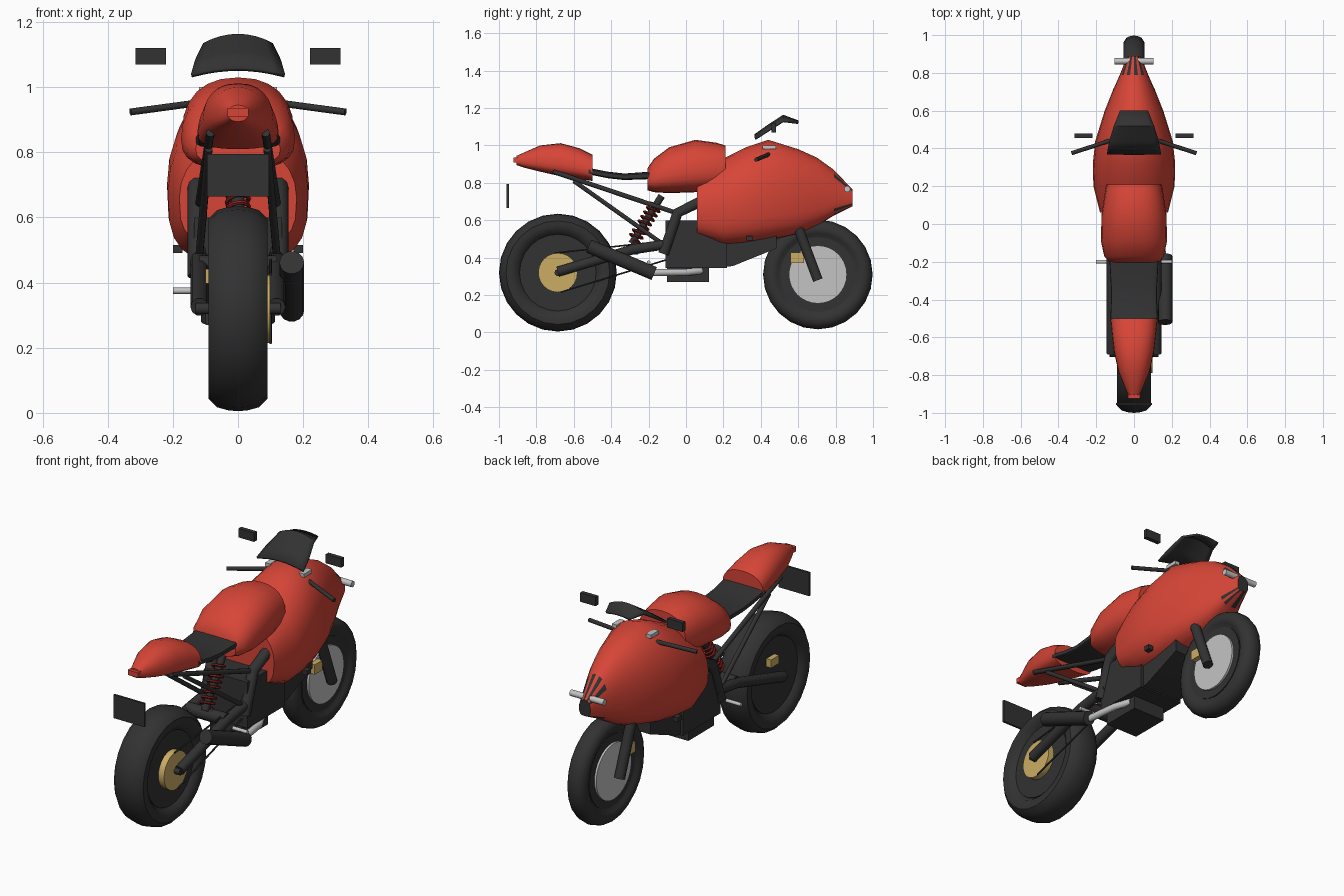
import bpy, bmesh, math
from mathutils import Vector

if "Cube" in bpy.data.objects:
    bpy.data.objects.remove(bpy.data.objects["Cube"], do_unlink=True)


def material(name, rgb):
    m = bpy.data.materials.new(name)
    m.use_nodes = True
    m.diffuse_color = (*rgb, 1)
    node = m.node_tree.nodes["Principled BSDF"]
    node.inputs["Base Color"].default_value = (*rgb, 1)
    node.inputs["Roughness"].default_value = 0.6
    return m


RED = material("red paint", (0.68, 0.06, 0.038))
BLACK = material("black", (0.032, 0.032, 0.032))
GOLD = material("gold", (0.6, 0.42, 0.13))
SILVER = material("silver", (0.55, 0.55, 0.55))
SPRING = material("dark red spring", (0.25, 0.015, 0.015))


def finish(name, bm, mats, angle=40):
    bmesh.ops.recalc_face_normals(bm, faces=bm.faces)
    me = bpy.data.meshes.new(name)
    bm.to_mesh(me)
    bm.free()
    ob = bpy.data.objects.new(name, me)
    bpy.context.collection.objects.link(ob)
    for m in mats:
        me.materials.append(m)
    bpy.ops.object.select_all(action="DESELECT")
    ob.select_set(True)
    bpy.context.view_layer.objects.active = ob
    bpy.ops.object.shade_smooth_by_angle(angle=math.radians(angle))
    return ob


def bridge(bm, rings, closed=True):
    for a, b in zip(rings, rings[1:]):
        n = len(a)
        for i in range(n if closed else n - 1):
            j = (i + 1) % n
            bm.faces.new((a[i], a[j], b[j], b[i]))


def box(name, center, size, mat):
    bm = bmesh.new()
    bmesh.ops.create_cube(bm, size=1)
    for v in bm.verts:
        v.co = Vector(center) + Vector(a * b for a, b in zip(v.co, size))
    return finish(name, bm, [mat])


def tube(name, points, radius, mat, sides=10):
    """Straight-jointed round bar through the points, with capped ends."""
    bm = bmesh.new()
    pts = [Vector(p) for p in points]
    rings = []
    for i, p in enumerate(pts):
        d = (pts[min(i + 1, len(pts) - 1)] - pts[max(i - 1, 0)]).normalized()
        u = d.cross(Vector((0, 0, 1)))
        u = (u if u.length > 0.1 else Vector((1, 0, 0))).normalized()
        w = u.cross(d)
        rings.append([bm.verts.new(p + radius * (u * math.cos(t) + w * math.sin(t)))
                      for t in (2 * math.pi * k / sides for k in range(sides))])
    bridge(bm, rings)
    bm.faces.new(rings[0])
    bm.faces.new(rings[-1])
    return finish(name, bm, [mat])


def pair(name, points, radius, mat):
    for side, s in (("left", 1), ("right", -1)):
        tube(f"{side}_{name}", [(s * x, y, z) for x, y, z in points], radius, mat)


def pair_box(name, c, size, mat):
    for side, s in (("left", 1), ("right", -1)):
        box(f"{side}_{name}", (s * c[0], c[1], c[2]), size, mat)


def revolve(name, y, z, profile, mat, sides=24):
    """Spin (x, radius) points around the axle."""
    bm = bmesh.new()
    rings = [[bm.verts.new((x, y + r * math.cos(t), z + r * math.sin(t)))
              for t in (2 * math.pi * k / sides for k in range(sides))] for x, r in profile]
    bridge(bm, rings)
    bm.faces.new(rings[0])
    bm.faces.new(rings[-1])
    return finish(name, bm, [mat])


def loft(name, stations, mats, upper=2.0, lower=2.0, sides=24, rule=None):
    """Body from (y, bottom, middle, top, half width) sections."""
    bm = bmesh.new()
    rings = []
    for y, bot, mid, top, half in stations:
        ring = []
        for k in range(sides):
            t = 2 * math.pi * k / sides
            c, s = math.cos(t), math.sin(t)
            e = 2 / (upper if s > 0 else lower)
            h = top - mid if s > 0 else mid - bot
            ring.append(bm.verts.new((half * math.copysign(abs(c) ** e, c), y,
                                      mid + h * math.copysign(abs(s) ** e, s))))
        rings.append(ring)
    bridge(bm, rings)
    bm.faces.new(rings[0])
    bm.faces.new(rings[-1])
    if rule:
        for i, f in enumerate(bm.faces):
            f.material_index = rule(i, sides, len(stations))
    return finish(name, bm, mats)


# Wheels
def wheel(name, y, z, r, w, rim):
    half = [(w * 0.62, rim), (w * 0.9, rim + 0.02), (w, r * 0.8), (w, r * 0.88),
            (w * 0.72, r * 0.96), (w * 0.35, r * 0.99)]
    revolve(name + "_tyre", y, z, half + [(0, r)] + [(-x, q) for x, q in reversed(half)], BLACK)
    revolve(name + "_rim", y, z, [(-w * 0.7, rim), (w * 0.7, rim)], BLACK)


wheel("rear", -0.685, 0.32, 0.315, 0.09, 0.205)
wheel("front", 0.705, 0.31, 0.293, 0.055, 0.2)
revolve("front_brake_disc", 0.705, 0.31, [(-0.05, 0.155), (0.05, 0.155)], SILVER, 32)
revolve("rear_sprocket", -0.685, 0.32, [(0.06, 0.105), (0.098, 0.105)], GOLD)
pair("fork_leg", [(0.085, 0.6, 0.56), (0.085, 0.705, 0.28)], 0.028, BLACK)
pair_box("front_caliper", (0.065, 0.595, 0.4), (0.03, 0.07, 0.055), GOLD)
box("rear_caliper", (-0.085, -0.64, 0.42), (0.03, 0.07, 0.045), GOLD)


# Fairing with dark slots and a dark lamp at the nose
def nose_paint(i, sides, count):
    bands = (count - 1) * sides
    if i == bands + 1:
        return 1
    return int(bands - sides <= i < bands and i % 2 == 1 and i % 12 not in (1, 11))


loft("front_fairing", [
    (0.06, 0.51, 0.66, 0.83, 0.18), (0.2, 0.46, 0.68, 0.93, 0.215),
    (0.32, 0.47, 0.7, 0.99, 0.218), (0.44, 0.49, 0.72, 1.03, 0.205),
    (0.6, 0.525, 0.73, 0.98, 0.155), (0.7, 0.57, 0.73, 0.935, 0.115),
    (0.79, 0.625, 0.73, 0.87, 0.075), (0.89, 0.675, 0.72, 0.765, 0.035)],
    [RED, BLACK], upper=2.1, lower=3.2, rule=nose_paint)
pair("front_indicator", [(0.02, 0.862, 0.767), (0.103, 0.862, 0.767)], 0.017, SILVER)
pair_box("fairing_clip", (0.105, 0.445, 0.99), (0.03, 0.07, 0.02), SILVER)
pair_box("fairing_vent", (0.185, 0.34, 0.503), (0.03, 0.035, 0.025), BLACK)

# Tank, seat and tail
loft("fuel_tank", [
    (-0.205, 0.76, 0.81, 0.88, 0.13), (-0.17, 0.75, 0.82, 0.93, 0.158),
    (-0.09, 0.745, 0.84, 0.99, 0.175), (0.05, 0.75, 0.86, 1.03, 0.172),
    (0.16, 0.76, 0.87, 1.015, 0.155), (0.21, 0.77, 0.87, 1.0, 0.145)],
    [RED], upper=2.3, lower=2.6)
loft("seat", [(-0.52, 0.845, 0.86, 0.88, 0.125), (-0.42, 0.825, 0.84, 0.86, 0.122),
              (-0.33, 0.815, 0.83, 0.85, 0.122), (-0.19, 0.82, 0.835, 0.86, 0.13)],
     [BLACK], upper=5, lower=5)
loft("tail", [
    (-0.5, 0.81, 0.86, 0.95, 0.125), (-0.57, 0.82, 0.88, 0.985, 0.118),
    (-0.67, 0.835, 0.9, 1.012, 0.107), (-0.78, 0.86, 0.91, 1.0, 0.083),
    (-0.86, 0.88, 0.915, 0.965, 0.05), (-0.905, 0.895, 0.92, 0.945, 0.03)],
    [RED], upper=2.3, lower=2.6)
box("tail_lamp", (0, -0.91, 0.922), (0.064, 0.026, 0.028), RED)
box("rear_plate", (0, -0.953, 0.73), (0.19, 0.012, 0.13), BLACK)

# Windscreen, a curved sheet
bm = bmesh.new()
rows = []
for y, z, half, drop in ((0.37, 1.055, 0.143, 0.02), (0.44, 1.105, 0.13, 0.025),
                         (0.52, 1.158, 0.105, 0.028), (0.6, 1.128, 0.072, 0.008)):
    rows.append([bm.verts.new((half * u / 4, y, z - drop * (u / 4) ** 2)) for u in range(-4, 5)])
bridge(bm, rows, closed=False)
screen = finish("windscreen", bm, [BLACK])
solid = screen.modifiers.new("thickness", "SOLIDIFY")
solid.thickness = 0.012
solid.offset = 0

# Handlebars and mirrors
pair("handlebar", [(0.1, 0.45, 0.955), (0.33, 0.375, 0.924)], 0.011, BLACK)
pair_box("mirror", (0.268, 0.468, 1.095), (0.095, 0.024, 0.05), BLACK)

# Engine and frame
box("engine_block", (0, 0.055, 0.472), (0.27, 0.33, 0.255), BLACK)
box("engine_sump", (0, 0.01, 0.31), (0.2, 0.225, 0.08), BLACK)
bm = bmesh.new()
ends = [[bm.verts.new((x, y, z)) for y, z in ((0.2, 0.35), (0.25, 0.355), (0.485, 0.45), (0.485, 0.56), (0.2, 0.56))]
        for x in (-0.12, 0.12)]
bridge(bm, ends)
for e in ends:
    bm.faces.new(e)
finish("engine_front", bm, [BLACK])
pair("main_frame", [(0.125, -0.12, 0.42), (0.125, -0.045, 0.64), (0.125, 0.12, 0.72)], 0.03, BLACK)
pair("seat_rail", [(0.085, -0.71, 0.86), (0.12, -0.04, 0.635)], 0.013, BLACK)
pair("seat_strut", [(0.09, -0.6, 0.81), (0.12, -0.12, 0.47)], 0.012, BLACK)
pair("swingarm", [(0.118, -0.685, 0.325), (0.118, -0.28, 0.445), (0.118, -0.08, 0.475)], 0.028, BLACK)
tube("swingarm_bridge", [(-0.12, -0.27, 0.45), (0.12, -0.27, 0.45)], 0.035, BLACK)
tube("rear_axle", [(-0.13, -0.685, 0.32), (0.13, -0.685, 0.32)], 0.018, BLACK)
tube("chain_top", [(0.1, -0.7, 0.425), (0.1, -0.1, 0.49)], 0.005, BLACK, 6)
tube("chain_bottom", [(0.1, -0.67, 0.216), (0.1, -0.1, 0.39)], 0.005, BLACK, 6)
pair("footpeg", [(0.11, -0.2, 0.375), (0.2, -0.2, 0.375)], 0.01, SILVER)

# Rear shock with its coil spring
low, high = Vector((0, -0.29, 0.475)), Vector((0, -0.13, 0.73))
tube("shock_damper", [low, high], 0.02, BLACK)
axis = (high - low).normalized()
across = axis.cross(Vector((1, 0, 0)))
coil = []
for k in range(8 * 12 + 1):
    t = 2 * math.pi * k / 12
    coil.append(low.lerp(high, 0.06 + 0.75 * k / 96)
                + 0.034 * (Vector((math.cos(t), 0, 0)) + across * math.sin(t)))
tube("shock_spring", coil, 0.007, SPRING, 6)

# Exhaust
tube("muffler", [(0.165, -0.52, 0.462), (0.165, -0.17, 0.315)], 0.038, BLACK, 14)
tube("exhaust_pipe", [(0.155, -0.19, 0.32), (0.13, 0.0, 0.322), (0.09, 0.08, 0.33)], 0.019, SILVER)
